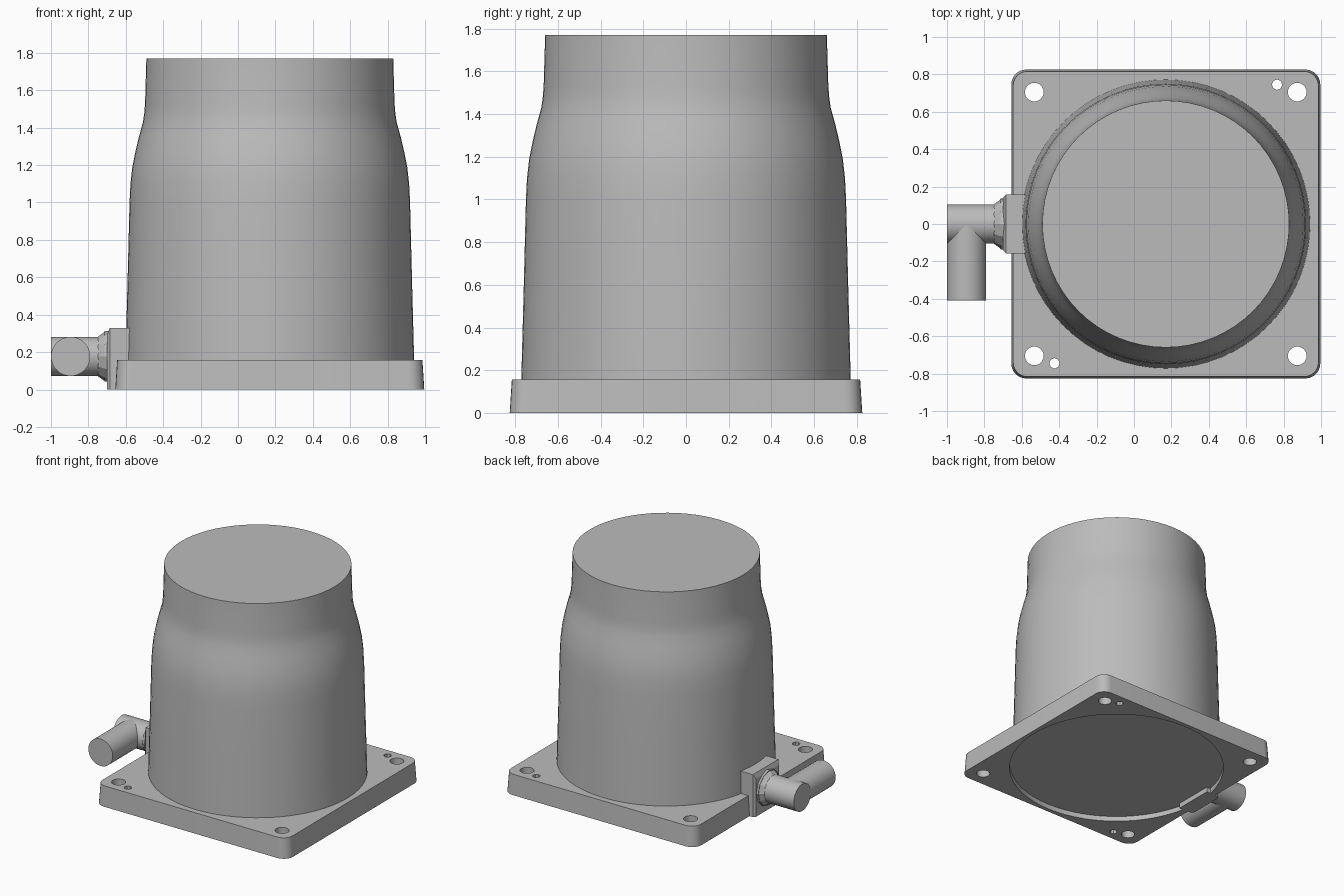
import bpy, bmesh, math
from mathutils import Matrix, Vector

cube = bpy.data.objects.get("Cube")
if cube:
    bpy.data.objects.remove(cube)

CX = 0.17        # axis of the housing
PIPE_Z = 0.177   # height of the elbow pipe

grey = bpy.data.materials.new("plain grey")
grey.use_nodes = True
grey.diffuse_color = (0.5, 0.5, 0.5, 1)
grey.node_tree.nodes["Principled BSDF"].inputs["Base Color"].default_value = (0.5, 0.5, 0.5, 1)


def finish(name, bm, smooth=True):
    bmesh.ops.recalc_face_normals(bm, faces=bm.faces)
    mesh = bpy.data.meshes.new(name)
    bm.to_mesh(mesh)
    bm.free()
    mesh.materials.append(grey)
    ob = bpy.data.objects.new(name, mesh)
    bpy.context.collection.objects.link(ob)
    if smooth:
        bpy.ops.object.select_all(action='DESELECT')
        ob.select_set(True)
        bpy.context.view_layer.objects.active = ob
        bpy.ops.object.shade_smooth_by_angle(angle=math.radians(30))
    return ob


def loft(bm, rings):
    """Skin a stack of equal rings and cap both ends."""
    loops = [[bm.verts.new(p) for p in ring] for ring in rings]
    n = len(loops[0])
    for a, b in zip(loops, loops[1:]):
        for i in range(n):
            j = (i + 1) % n
            bm.faces.new((a[i], a[j], b[j], b[i]))
    bm.faces.new(loops[0][::-1])
    bm.faces.new(loops[-1])


def circle(r, z, n=64):
    return [(CX + r * math.cos(math.tau * i / n), r * math.sin(math.tau * i / n), z)
            for i in range(n)]


def rounded_square(half, radius, z, steps=6):
    pts = []
    for q in range(4):
        mid = math.radians(45 + 90 * q)
        cx = math.copysign(half - radius, math.cos(mid))
        cy = math.copysign(half - radius, math.sin(mid))
        for s in range(steps + 1):
            a = math.radians(90 * q + 90 * s / steps)
            pts.append((CX + cx + radius * math.cos(a), cy + radius * math.sin(a), z))
    return pts


def rod(bm, start, end, r1, r2=None, n=32):
    start, end = Vector(start), Vector(end)
    d = end - start
    turn = d.to_track_quat('Z', 'Y').to_matrix().to_4x4()
    bmesh.ops.create_cone(bm, cap_ends=True, segments=n, radius1=r1,
                          radius2=r1 if r2 is None else r2, depth=d.length,
                          matrix=Matrix.Translation((start + end) / 2) @ turn)


# Base plate with rounded corners and a slight draft
bm = bmesh.new()
loft(bm, [rounded_square(0.826, 0.08, 0), rounded_square(0.816, 0.075, 0.157)])
plate = finish("base_plate", bm, smooth=False)

# Cutter: bolt holes, dowel holes and the shallow round recess below
bm = bmesh.new()
for sx in (-1, 1):
    for sy in (-1, 1):
        x, y = CX + 0.703 * sx, 0.705 * sy
        rod(bm, (x, y, -0.1), (x, y, 0.3), 0.05, n=24)
for s in (-1, 1):
    x, y = CX + 0.595 * s, 0.745 * s
    rod(bm, (x, y, -0.1), (x, y, 0.3), 0.028, n=8)
loft(bm, [circle(0.795, -0.1), circle(0.795, 0.04)])
cutter = finish("plate_cutter", bm, smooth=False)
cutter.hide_render = True

cut = plate.modifiers.new("holes", 'BOOLEAN')
cut.operation = 'DIFFERENCE'
cut.solver = 'EXACT'
cut.object = cutter
bpy.context.view_layer.objects.active = plate
plate.select_set(True)
bpy.ops.object.modifier_apply(modifier=cut.name)
bpy.data.objects.remove(cutter)
bpy.ops.object.select_all(action='DESELECT')
plate.select_set(True)
bpy.ops.object.shade_smooth_by_angle(angle=math.radians(30))

# Bell shaped housing with a closed top
profile = [(0.772, 0.15), (0.76, 0.6), (0.75, 1.0), (0.745, 1.1), (0.735, 1.19),
           (0.719, 1.27), (0.70, 1.35), (0.678, 1.43), (0.671, 1.48),
           (0.667, 1.53), (0.66, 1.77)]
bm = bmesh.new()
loft(bm, [circle(r, z) for r, z in profile])
finish("housing", bm)

# Connector block, its outer face chamfered on the sides and top
bm = bmesh.new()
loft(bm, [[(x, -w, 0), (x, w, 0), (x, w, h), (x, -w, h)]
          for x, w, h in ((-0.575, 0.157, 0.33), (-0.685, 0.157, 0.33), (-0.70, 0.14, 0.295))])
finish("connector_block", bm, smooth=False)

# Tapered collar nut between block and pipe
bm = bmesh.new()
rod(bm, (-0.69, 0, PIPE_Z), (-0.715, 0, PIPE_Z), 0.135, n=12)
rod(bm, (-0.715, 0, PIPE_Z), (-0.75, 0, PIPE_Z), 0.13, 0.105, n=12)
finish("collar_nut", bm, smooth=False)

# Elbow pipe: a stub out of the block and a leg towards the front
bm = bmesh.new()
rod(bm, (-0.69, 0, PIPE_Z), (-1.0, 0, PIPE_Z), 0.105)
finish("elbow_stub", bm)
bm = bmesh.new()
rod(bm, (-0.895, 0, PIPE_Z), (-0.895, -0.41, PIPE_Z), 0.105)
finish("elbow_leg", bm)
